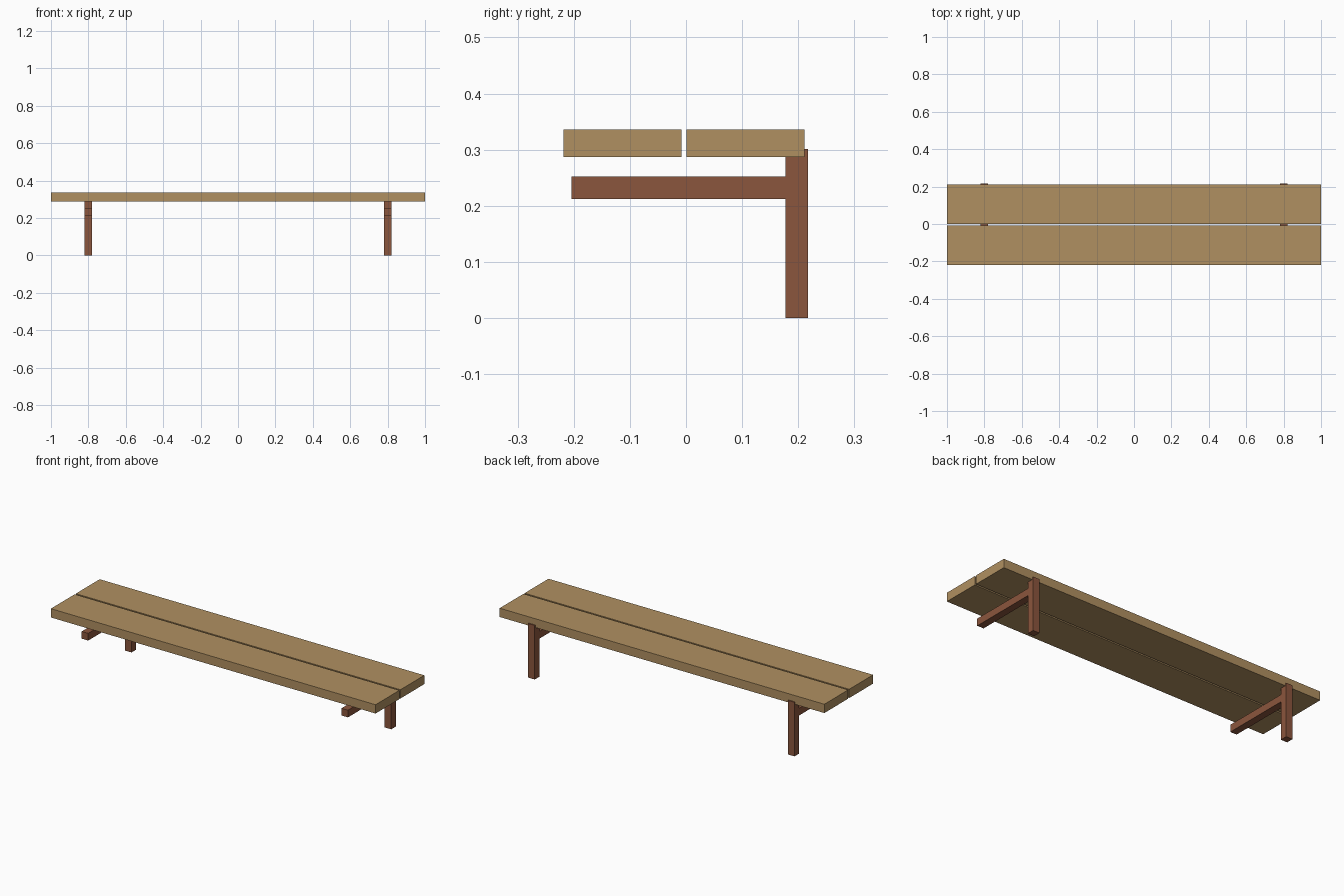
import bpy
import bmesh
from mathutils import Vector

if "Cube" in bpy.data.objects:
    bpy.data.objects.remove(bpy.data.objects["Cube"])


def material(name, rgb):
    m = bpy.data.materials.new(name)
    m.diffuse_color = (*rgb, 1.0)
    m.use_nodes = True
    m.node_tree.nodes["Principled BSDF"].inputs["Base Color"].default_value = m.diffuse_color
    return m


plank_wood = material("light_wood", (0.434, 0.279, 0.120))
frame_wood = material("red_brown_wood", (0.258, 0.093, 0.047))


def box(name, x, y, z, mat):
    """Axis-aligned box from (min, max) ranges."""
    bm = bmesh.new()
    bmesh.ops.create_cube(bm, size=1.0)
    lo, hi = Vector((x[0], y[0], z[0])), Vector((x[1], y[1], z[1]))
    size, mid = hi - lo, (hi + lo) / 2
    for v in bm.verts:
        v.co = Vector(a * b for a, b in zip(v.co, size))
    mesh = bpy.data.meshes.new(name)
    bm.to_mesh(mesh)
    bm.free()
    mesh.materials.append(mat)
    obj = bpy.data.objects.new(name, mesh)
    obj.location = mid
    bpy.context.collection.objects.link(obj)
    return obj


# Two seat planks with a narrow gap
for name, y in (("front_plank", (-0.218, -0.008)), ("back_plank", (0.001, 0.211))):
    box(name, (-1.0, 1.0), y, (0.287, 0.336), plank_wood)

# Rear leg and forward-reaching crossbar at each end
for side, x in (("left", -0.8), ("right", 0.8)):
    span = (x - 0.02, x + 0.02)
    box(side + "_leg", span, (0.177, 0.217), (0.0, 0.301), frame_wood)
    box(side + "_crossbar", span, (-0.204, 0.177), (0.212, 0.252), frame_wood)
